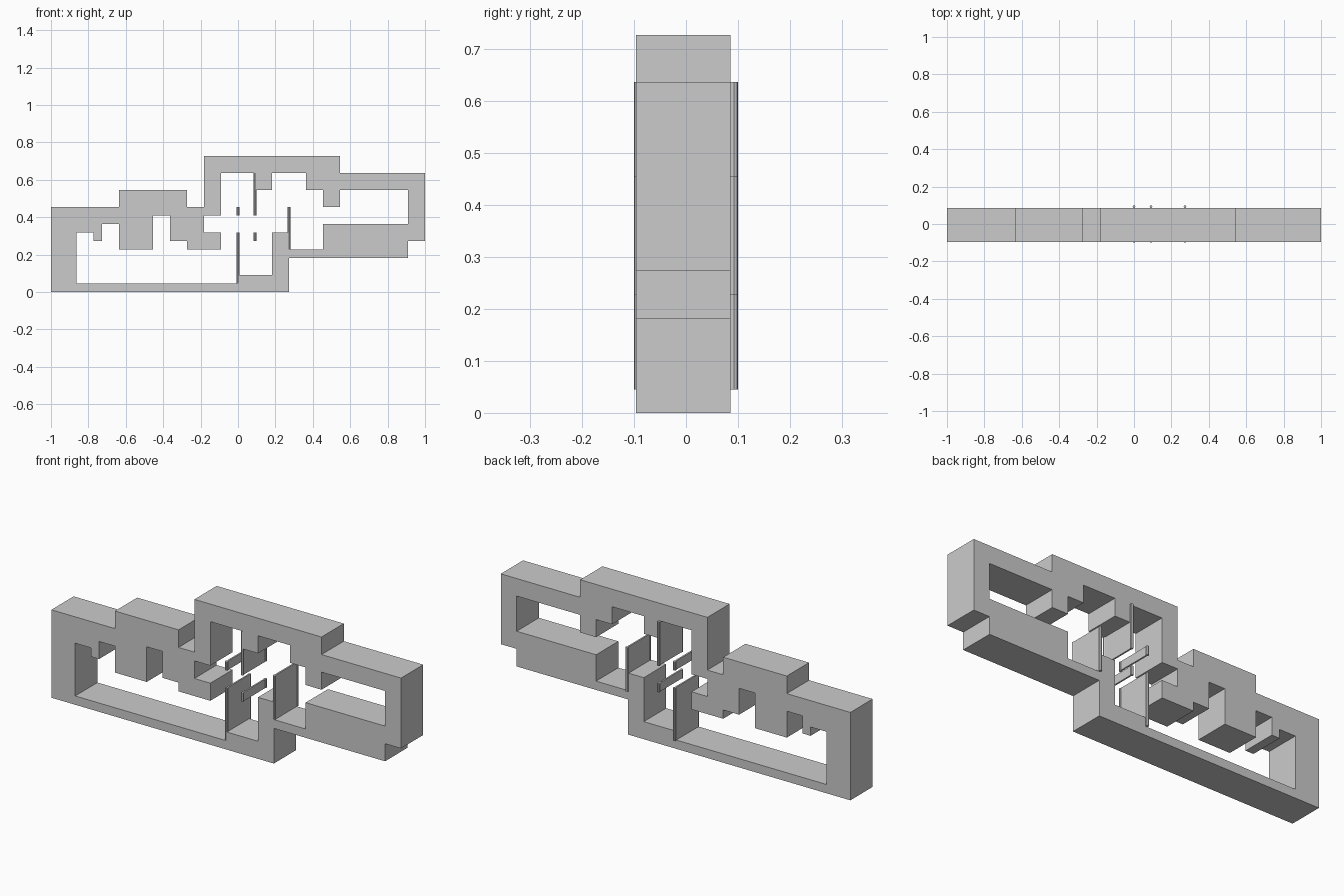
import bpy, bmesh, math
from mathutils import Vector

if "Cube" in bpy.data.objects:
    bpy.data.objects.remove(bpy.data.objects["Cube"])

U = 1 / 11                      # plan module: the frame is 22 modules long
Y_FRONT, DEPTH = -0.0965, 2 * U
POST_R, POST_Y, PANEL_T = 0.0076, 0.0924, 0.008


def stairs(start, moves):
    """Right-angled outline: coordinates alternate z, x, z, x ... from start."""
    x, z = start
    pts = [(x, z)]
    for i, v in enumerate(moves):
        if i % 2 == 0:
            z = v
        else:
            x = v
        pts.append((x, z))
    return pts


def finish(name, bm):
    bmesh.ops.recalc_face_normals(bm, faces=bm.faces)
    me = bpy.data.meshes.new(name)
    bm.to_mesh(me)
    bm.free()
    ob = bpy.data.objects.new(name, me)
    bpy.context.collection.objects.link(ob)
    return ob


# Solid frame: stepped outline with one stepped opening
outer = stairs((-11, 0), [5, -7, 6, -3, 5, -2, 8, 6, 7, 11, 3, 10, 2, 3, 0])
inner = stairs((-9.5, 0.5), [3.5, -8.5, 3, -8, 4, -7, 2.5, -5, 4.5, -4, 3, -3,
                             2.5, -1, 3.5, -2, 4.5, -1, 7, 1, 6, 2, 7, 4, 6, 5,
                             5, 6, 6, 10, 4, 5, 2.5, 3, 3.5, 2, 1, 0, 0.5])
bm = bmesh.new()
edges = []
for loop in (outer, inner):
    vs = [bm.verts.new((x * U, Y_FRONT, z * U)) for x, z in loop]
    edges += [bm.edges.new((vs[i - 1], vs[i])) for i in range(len(vs))]
bmesh.ops.triangle_fill(bm, edges=edges, use_beauty=True, normal=(0, -1, 0))
ext = bmesh.ops.extrude_face_region(bm, geom=bm.faces[:], use_keep_orig=True)
top = [g for g in ext["geom"] if isinstance(g, bmesh.types.BMVert)]
bmesh.ops.translate(bm, verts=top, vec=(0, DEPTH, 0))
bmesh.ops.recalc_face_normals(bm, faces=bm.faces)
bmesh.ops.dissolve_limit(bm, angle_limit=math.radians(1),
                         verts=bm.verts[:], edges=bm.edges[:])
finish("stepped_frame", bm)


# Thin upright panels, each with a slim octagonal post at both ends
def panel(name, x, z0, z1):
    x, z0, z1 = x * U, z0 * U, z1 * U
    mid, h = (z0 + z1) / 2, z1 - z0
    bm = bmesh.new()
    cube = bmesh.ops.create_cube(bm, size=1)["verts"]
    bmesh.ops.scale(bm, verts=cube, vec=(PANEL_T, 2 * POST_Y, h))
    bmesh.ops.translate(bm, verts=cube, vec=(x, 0, mid))
    for side in (-1, 1):
        post = bmesh.ops.create_cone(bm, cap_ends=True, segments=8, radius1=POST_R,
                                     radius2=POST_R, depth=h)["verts"]
        bmesh.ops.translate(bm, verts=post, vec=Vector((x, side * POST_Y, mid)))
    finish(name, bm)


panel("left_lower_panel", 0, 0.5, 3.5)
panel("left_upper_strip", 0, 4.5, 5)
panel("middle_lower_strip", 1, 3, 3.5)
panel("middle_upper_panel", 1, 4.5, 7)
panel("right_panel", 3, 2.5, 5)
